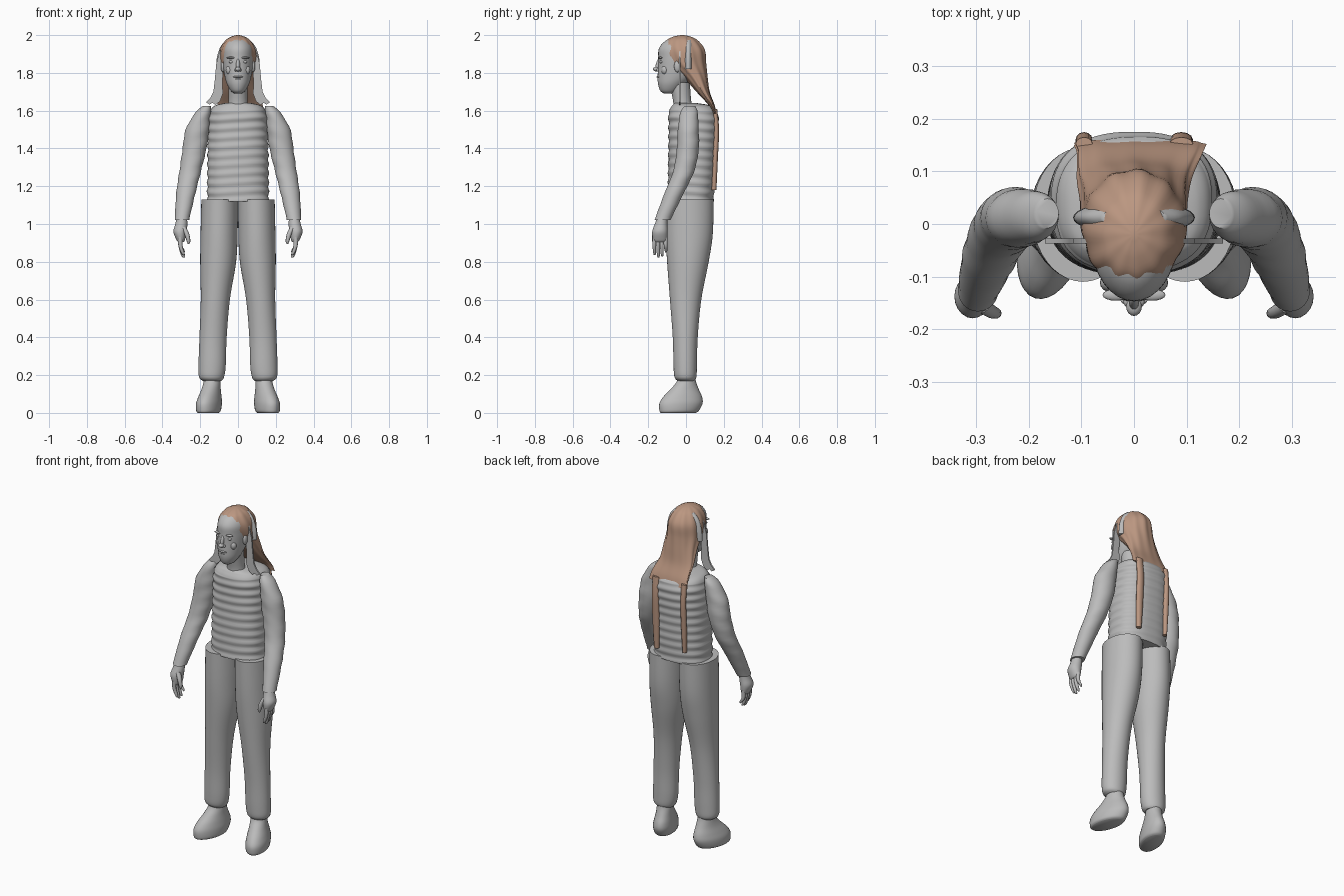
import bpy, bmesh, math
from mathutils import Matrix, Vector

cube = bpy.data.objects.get("Cube")
if cube:
    bpy.data.objects.remove(cube, do_unlink=True)


def material(name, rgb):
    m = bpy.data.materials.new(name)
    m.use_nodes = True
    m.diffuse_color = (*rgb, 1)
    m.node_tree.nodes["Principled BSDF"].inputs["Base Color"].default_value = (*rgb, 1)
    return m


GREY = material("plain grey", (0.5, 0.5, 0.5))
BROWN = material("hair brown", (0.5, 0.31, 0.22))


def finish(name, bm, mat, angle=50):
    bmesh.ops.recalc_face_normals(bm, faces=bm.faces)
    me = bpy.data.meshes.new(name)
    bm.to_mesh(me)
    bm.free()
    me.materials.append(mat)
    ob = bpy.data.objects.new(name, me)
    bpy.context.collection.objects.link(ob)
    bpy.ops.object.select_all(action="DESELECT")
    ob.select_set(True)
    bpy.context.view_layer.objects.active = ob
    bpy.ops.object.shade_smooth_by_angle(angle=math.radians(angle))
    return ob


def smooth_rings(rings, steps):
    """Catmull-Rom interpolation through the ring list."""
    r = [Vector(v) for v in rings]
    out = []
    for i in range(len(r) - 1):
        a, b, c, d = r[max(i - 1, 0)], r[i], r[i + 1], r[min(i + 2, len(r) - 1)]
        for s in range(steps):
            t = s / steps
            out.append(b + (c - a) * (t / 2) + (a * 2 - b * 5 + c * 4 - d) * (t * t / 2)
                       + (b * 3 - a - c * 3 + d) * (t ** 3 / 2))
    return out + [r[-1]]


def loft(name, rings, mat=GREY, side=1, n=32, steps=5, power=2, fold=None, turn=None):
    """Skin over rings (x, y, z, half width, half depth)."""
    bm = bmesh.new()
    loops = []
    for x, y, z, rx, ry in smooth_rings(rings, steps):
        loop = []
        for i in range(n):
            a = math.tau * i / n
            c, s = math.cos(a), math.sin(a)
            k = 1 + (fold(a, z) if fold else 0)
            px = math.copysign(abs(c) ** (2 / power), c) * rx * k
            py = math.copysign(abs(s) ** (2 / power), s) * ry * k
            loop.append(bm.verts.new((side * (x + px), y + py, z)))
        loops.append(loop)
    for lo, hi in zip(loops, loops[1:]):
        for i in range(n):
            j = (i + 1) % n
            bm.faces.new((lo[i], lo[j], hi[j], hi[i]))
    bm.faces.new(loops[0])
    bm.faces.new(loops[-1])
    if turn:
        centre, angle = turn
        bmesh.ops.rotate(bm, verts=bm.verts, cent=centre, matrix=Matrix.Rotation(angle, 3, "Z"))
    return finish(name, bm, mat)


def blob(name, centre, size, mat=GREY, tilt=0):
    bm = bmesh.new()
    bmesh.ops.create_uvsphere(bm, u_segments=16, v_segments=10, radius=1)
    m = Matrix.Translation(centre) @ Matrix.Rotation(tilt, 4, "X") @ Matrix.Diagonal((*size, 1))
    bmesh.ops.transform(bm, verts=bm.verts, matrix=m)
    return finish(name, bm, mat)


def plate(name, outline, y, thick, side):
    """Flat sheet from an outline in x and z."""
    bm = bmesh.new()
    face = bm.faces.new([bm.verts.new((side * x, y, z)) for x, z in outline])
    ext = bmesh.ops.extrude_face_region(bm, geom=[face])
    moved = [v for v in ext["geom"] if isinstance(v, bmesh.types.BMVert)]
    bmesh.ops.translate(bm, verts=moved, vec=(0, thick, 0))
    return finish(name, bm, GREY, 30)


# Shirt with horizontal folds
def shirt_folds(a, z):
    return 0.022 * math.sin(z * 130 + 0.9 * math.sin(a * 2)) * (1 if z < 1.6 else 0)


loft("shirt", [(0, .025, 1.12, .163, .12), (0, .03, 1.25, .162, .125), (0, .035, 1.4, .16, .128),
               (0, .04, 1.52, .157, .132), (0, .038, 1.59, .15, .13), (0, .03, 1.625, .125, .105),
               (0, .0, 1.64, .07, .06)], n=64, steps=14, power=2.5, fold=shirt_folds)
loft("neck", [(0, -.015, 1.6, .06, .055), (0, -.02, 1.65, .05, .048), (0, -.035, 1.75, .05, .055)])

# Head and face
loft("head", [(0, -.09, 1.69, .018, .025), (0, -.088, 1.705, .038, .048), (0, -.075, 1.74, .058, .073),
              (0, -.055, 1.78, .07, .095), (0, -.04, 1.83, .078, .108), (0, -.03, 1.88, .082, .117),
              (0, -.03, 1.93, .079, .113), (0, -.025, 1.97, .058, .083), (0, -.02, 1.99, .02, .03)])
blob("nose_bridge", (0, -.148, 1.843), (.010, .012, .036), tilt=-.25)
blob("nose_tip", (0, -.157, 1.82), (.015, .018, .012))
blob("upper_lip", (0, -.145, 1.779), (.026, .011, .006))
blob("lower_lip", (0, -.141, 1.768), (.021, .011, .006))
blob("chin", (0, -.122, 1.728), (.024, .018, .02))
for side, tag in ((1, "left"), (-1, "right")):
    blob(tag + "_eye", (side * .034, -.131, 1.858), (.015, .009, .008))
    blob(tag + "_brow", (side * .035, -.135, 1.88), (.025, .011, .006))
    blob(tag + "_nostril", (side * .012, -.148, 1.815), (.008, .01, .008))
    blob(tag + "_cheek", (side * .043, -.112, 1.815), (.022, .018, .025))
    blob(tag + "_ear", (side * .079, -.045, 1.835), (.012, .018, .032))


# Long hair: cap flowing into a sheet behind the shoulders
def strands(a, z):
    return 0.025 * math.sin(a * 11 + z * 9)


loft("hair", [(.01, .152, 1.585, .125, .010), (.01, .135, 1.63, .118, .016), (0, .09, 1.70, .108, .035),
              (0, .048, 1.78, .101, .065), (0, .005, 1.85, .1, .1), (0, -.012, 1.92, .094, .111),
              (0, -.02, 1.97, .067, .084), (0, -.02, 1.992, .035, .045), (0, -.02, 2.0, .006, .008)],
     BROWN, n=66, fold=strands)
for x, w, low, tag in ((.09, .022, 1.18, "left"), (-.095, .016, 1.2, "right")):
    loft(tag + "_hair_tail", [(x, .148, low, w * .7, .013), (x, .155, 1.35, w, .014),
                              (x, .161, 1.5, w, .014), (x, .153, 1.61, w, .012)], BROWN, n=12)
loft("hair_underlayer", [(0, .012, 1.82, .116, .032), (0, .012, 1.88, .112, .032),
                         (0, .012, 1.94, .092, .03), (0, .012, 1.975, .06, .025)])
lock = [(.075, 1.94), (.098, 1.91), (.115, 1.85), (.122, 1.77), (.13, 1.70), (.145, 1.67), (.169, 1.645),
        (.15, 1.632), (.135, 1.642), (.12, 1.63), (.095, 1.65), (.08, 1.69), (.082, 1.75), (.078, 1.83)]


def sleeve_folds(a, z):
    return 0.03 * math.sin(z * 75 + 2 * math.cos(a)) * math.sin(a + 1)


for side, tag in ((1, "left"), (-1, "right")):
    plate(tag + "_side_lock", lock, -.037, .009, side)

    # Arm
    loft(tag + "_sleeve", [(.165, .02, 1.625, .022, .028), (.185, .016, 1.59, .04, .046),
                           (.215, .012, 1.5, .062, .055), (.23, .01, 1.4, .063, .058),
                           (.253, -.012, 1.28, .057, .056), (.275, -.06, 1.17, .051, .051),
                           (.297, -.125, 1.02, .038, .042)], side=side, fold=sleeve_folds)
    # Hand
    loft(tag + "_palm", [(.297, -.125, 1.04, .026, .026), (.30, -.132, 1.0, .032, .033),
                         (.307, -.138, .96, .035, .041), (.304, -.138, .92, .024, .038),
                         (.302, -.138, .905, .016, .032)], side=side, n=20)
    for i in range(4):
        y = -.168 + i * .02
        tip = (.835, .822, .828, .85)[i]
        loft(f"{tag}_finger_{i + 1}", [(.305, y, .93, .012, .011), (.305, y, .885, .011, .010),
                                       (.292, y + .002, tip + .012, .009, .008),
                                       (.286, y + .002, tip, .004, .004)], side=side, n=10, steps=3)
    loft(tag + "_thumb", [(.29, -.155, .985, .014, .014), (.272, -.166, .95, .013, .013),
                          (.262, -.17, .91, .010, .010), (.262, -.17, .895, .004, .004)],
         side=side, n=10, steps=3)

    # Trouser leg
    loft(tag + "_trouser_leg", [(.137, .0, .17, .05, .045), (.14, -.003, .19, .066, .058),
                                (.137, -.004, .25, .072, .062), (.132, -.004, .4, .072, .066),
                                (.12, -.002, .6, .077, .083), (.105, .01, .8, .095, .11),
                                (.1, .017, .95, .098, .125), (.097, .018, 1.13, .097, .128)],
         side=side, n=40, steps=6)
    # Foot, toes turned out
    loft(tag + "_foot", [(.145, -.045, 0, .05, .096), (.145, -.04, .012, .06, .108),
                         (.145, -.03, .05, .062, .118), (.143, -.02, .085, .056, .106),
                         (.14, -.008, .125, .048, .077), (.138, .002, .165, .044, .052),
                         (.138, .002, .2, .042, .046)], side=side,
         turn=(Vector((side * .138, 0, 0)), side * math.radians(17)))
